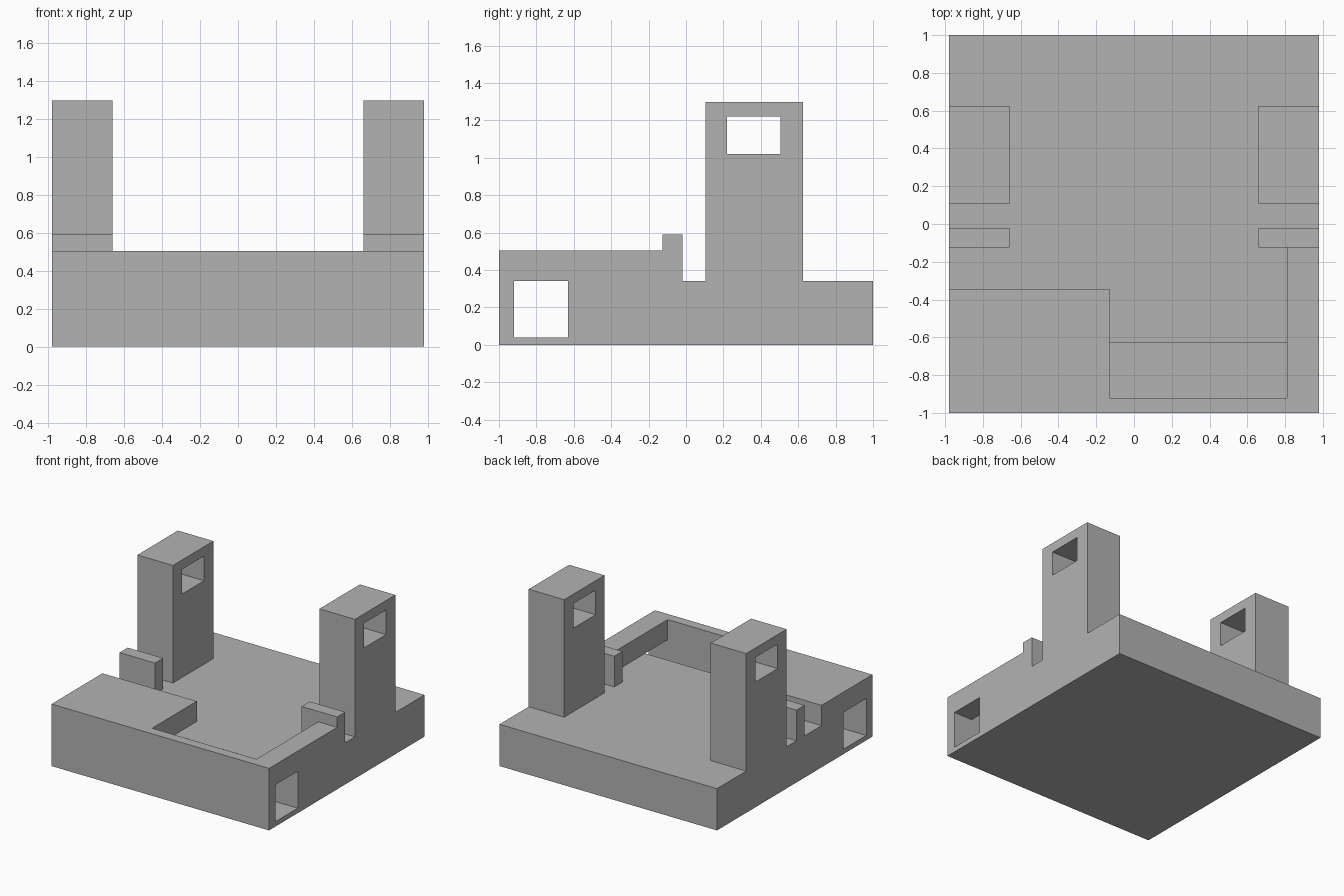
import bpy
import bmesh
from mathutils import Vector

cube = bpy.data.objects.get("Cube")
if cube:
    bpy.data.objects.remove(cube, do_unlink=True)

GREY = (0.45, 0.45, 0.45, 1)
grey = bpy.data.materials.new("plain grey")
grey.use_nodes = True
grey.diffuse_color = GREY
grey.node_tree.nodes["Principled BSDF"].inputs["Base Color"].default_value = GREY

HALF_X = 0.98      # half width of the whole model
FLOOR = 0.34       # height of the main floor
DECK = 0.505       # height of the raised front deck
INNER_X = 0.66     # inner side of pillars and stops


def extrude(name, points, direction):
    """Extrude a flat outline of 3D points into a solid."""
    bm = bmesh.new()
    face = bm.faces.new([bm.verts.new(p) for p in points])
    result = bmesh.ops.extrude_face_region(bm, geom=[face])
    verts = [v for v in result["geom"] if isinstance(v, bmesh.types.BMVert)]
    bmesh.ops.translate(bm, verts=verts, vec=Vector(direction))
    bmesh.ops.recalc_face_normals(bm, faces=bm.faces)
    mesh = bpy.data.meshes.new(name)
    bm.to_mesh(mesh)
    bm.free()
    mesh.materials.append(grey)
    obj = bpy.data.objects.new(name, mesh)
    bpy.context.collection.objects.link(obj)
    return obj


def box(name, x, y, z):
    outline = [(x[0], y[0], z[0]), (x[0], y[1], z[0]),
               (x[0], y[1], z[1]), (x[0], y[0], z[1])]
    return extrude(name, outline, (x[1] - x[0], 0, 0))


def mirror_x(obj):
    obj.modifiers.new("both sides", "MIRROR").use_axis[0] = True


# Base slab: side profile with a channel along the front
profile = [(-1, 0), (1, 0), (1, FLOOR), (-0.63, FLOOR), (-0.63, 0.04),
           (-0.92, 0.04), (-0.92, FLOOR), (-1, FLOOR)]
extrude("base", [(-HALF_X, y, z) for y, z in profile], (2 * HALF_X, 0, 0))

# Raised front deck with a narrow rim; roofs the channel at both ends
plan = [(-HALF_X, -1), (HALF_X, -1), (HALF_X, -0.125), (0.81, -0.125),
        (0.81, -0.92), (-0.13, -0.92), (-0.13, -0.345), (-HALF_X, -0.345)]
extrude("front_deck", [(x, y, FLOOR) for x, y in plan], (0, 0, DECK - FLOOR))

# Low stops on both sides
mirror_x(box("side_stops", (INNER_X, HALF_X), (-0.125, -0.02), (FLOOR, 0.59)))

# Tall pillars with a rectangular window through each
pillars = box("pillars", (INNER_X, HALF_X), (0.105, 0.625), (FLOOR, 1.297))
cutter = box("window_cutter", (0.5, 1.2), (0.22, 0.505), (1.02, 1.22))
cut = pillars.modifiers.new("window", "BOOLEAN")
cut.operation = "DIFFERENCE"
cut.solver = "EXACT"
cut.object = cutter
cutter.hide_render = True
cutter.hide_set(True)
mirror_x(pillars)
